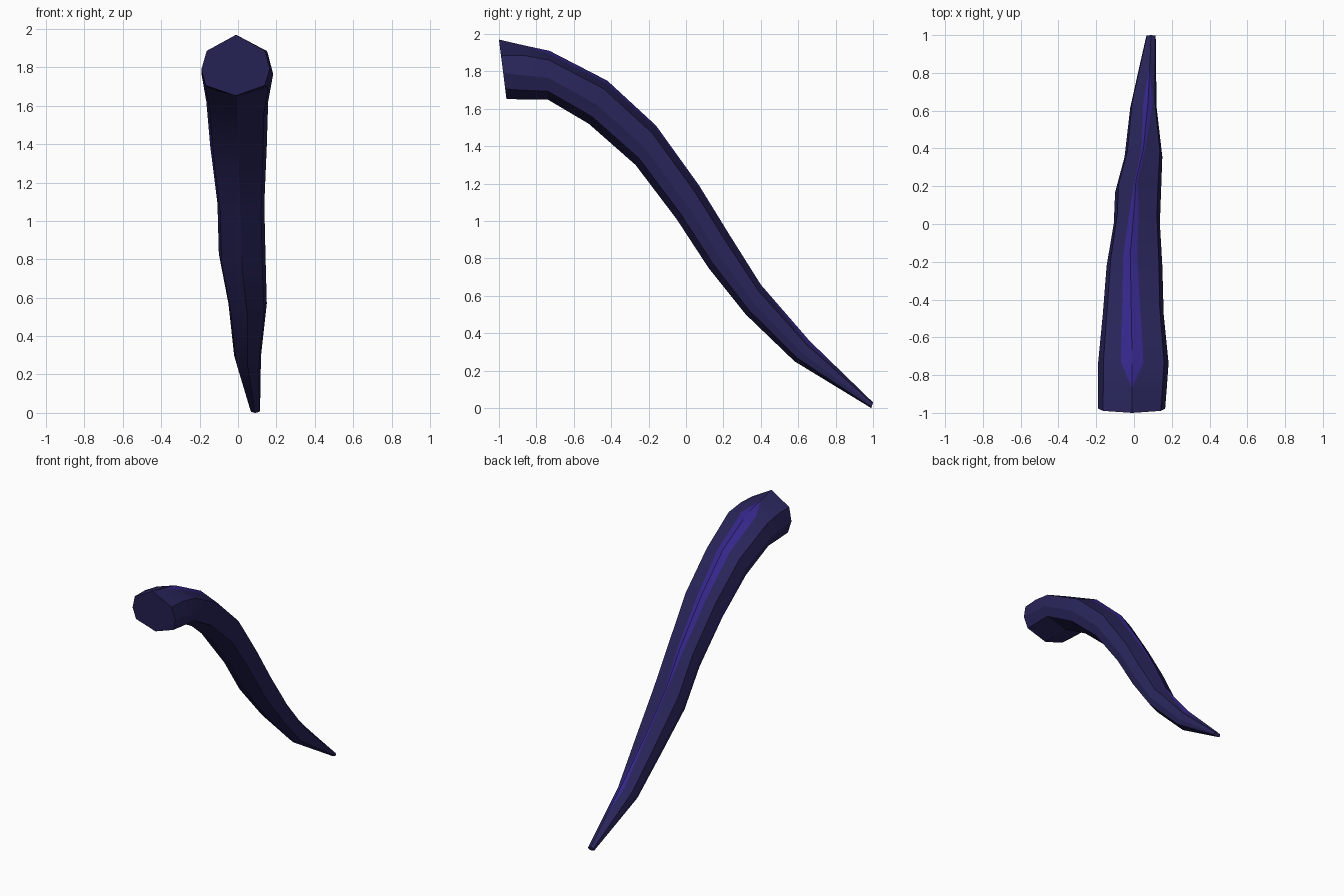
import bpy
import bmesh
from mathutils import Vector

if "Cube" in bpy.data.objects:
    bpy.data.objects.remove(bpy.data.objects["Cube"])

# Rings along the horn: top y, top z, bottom y, bottom z, left x, right x, ridge x, stripe half width
RINGS = [
    (-1.00, 1.97, -0.96, 1.652, -0.19, 0.165, -0.01, 0),
    (-0.87, 1.94, -0.855, 1.65, -0.19, 0.174, -0.01, 0),
    (-0.73, 1.91, -0.74, 1.65, -0.19, 0.183, -0.01, 0.06),
    (-0.42, 1.75, -0.52, 1.52, -0.165, 0.157, -0.015, 0.047),
    (-0.16, 1.51, -0.27, 1.30, -0.145, 0.15, -0.02, 0.037),
    (0.07, 1.19, -0.05, 1.01, -0.107, 0.137, 0.0, 0.025),
    (0.23, 0.93, 0.12, 0.75, -0.10, 0.143, 0.01, 0.008),
    (0.40, 0.66, 0.32, 0.50, -0.05, 0.15, 0.05, 0.01),
    (0.66, 0.36, 0.58, 0.25, -0.02, 0.12, 0.075, 0.025),
    (0.83, 0.195, 0.785, 0.125, 0.022, 0.117, 0.083, 0),
    (1.00, 0.03, 0.99, 0.0, 0.065, 0.115, 0.09, 0),
]
SIDE_PATCH = {4: 0.9}   # width of the small patch under the left side


def material(name, rgb):
    m = bpy.data.materials.new(name)
    m.diffuse_color = (*rgb, 1)
    m.use_nodes = True
    m.node_tree.nodes["Principled BSDF"].inputs["Base Color"].default_value = m.diffuse_color
    return m


def section(i):
    ty, tz, by, bz, xl, xr, ridge, w = RINGS[i]
    mid, half = (xl + xr) / 2, (xr - xl) / 2

    def at(u, v, x=None):
        f = (v + 1) / 2
        return Vector((mid + u * half if x is None else x,
                       by + (ty - by) * f, bz + (tz - bz) * f))

    up = 0.47 if i == 0 else 0.62
    top, ur, ul = at(0, 1, ridge), at(0.87, up), at(-0.85, up)
    right, lr = at(1, -0.12), at(0.86, -0.66)
    left, ll = at(-1, -0.12), at(-0.88, -0.66)
    stripe_r = top.lerp(ur, w / (ur.x - top.x))
    stripe_l = top.lerp(ul, w / (top.x - ul.x))
    patch = left.lerp(ll, SIDE_PATCH.get(i, 0))
    return [top, stripe_r, ur, right, lr, at(0, -1), ll, patch, left, ul, stripe_l]


# Tapered, curved horn with a bright stripe along the ridge
bm = bmesh.new()
rings = [[bm.verts.new(p) for p in section(i)] for i in range(len(RINGS))]
n = len(rings[0])
for a, b in zip(rings, rings[1:]):
    for k in range(n):
        j = (k + 1) % n
        f = bm.faces.new((a[k], a[j], b[j], b[k]))
        f.material_index = 1 if k in (0, n - 1, 7) else 0
        f.smooth = True
bm.faces.new(rings[0])
bm.faces.new(rings[-1])
bmesh.ops.remove_doubles(bm, verts=bm.verts, dist=0.0005)
bmesh.ops.recalc_face_normals(bm, faces=bm.faces)
mesh = bpy.data.meshes.new("curved_horn")
bm.to_mesh(mesh)
bm.free()
mesh.materials.append(material("dark indigo", (0.021, 0.018, 0.10)))
mesh.materials.append(material("bright violet", (0.034, 0.020, 0.25)))
horn = bpy.data.objects.new("curved_horn", mesh)
bpy.context.collection.objects.link(horn)
bpy.context.view_layer.objects.active = horn
horn.select_set(True)
bpy.ops.object.shade_smooth_by_angle(angle=0.44)
